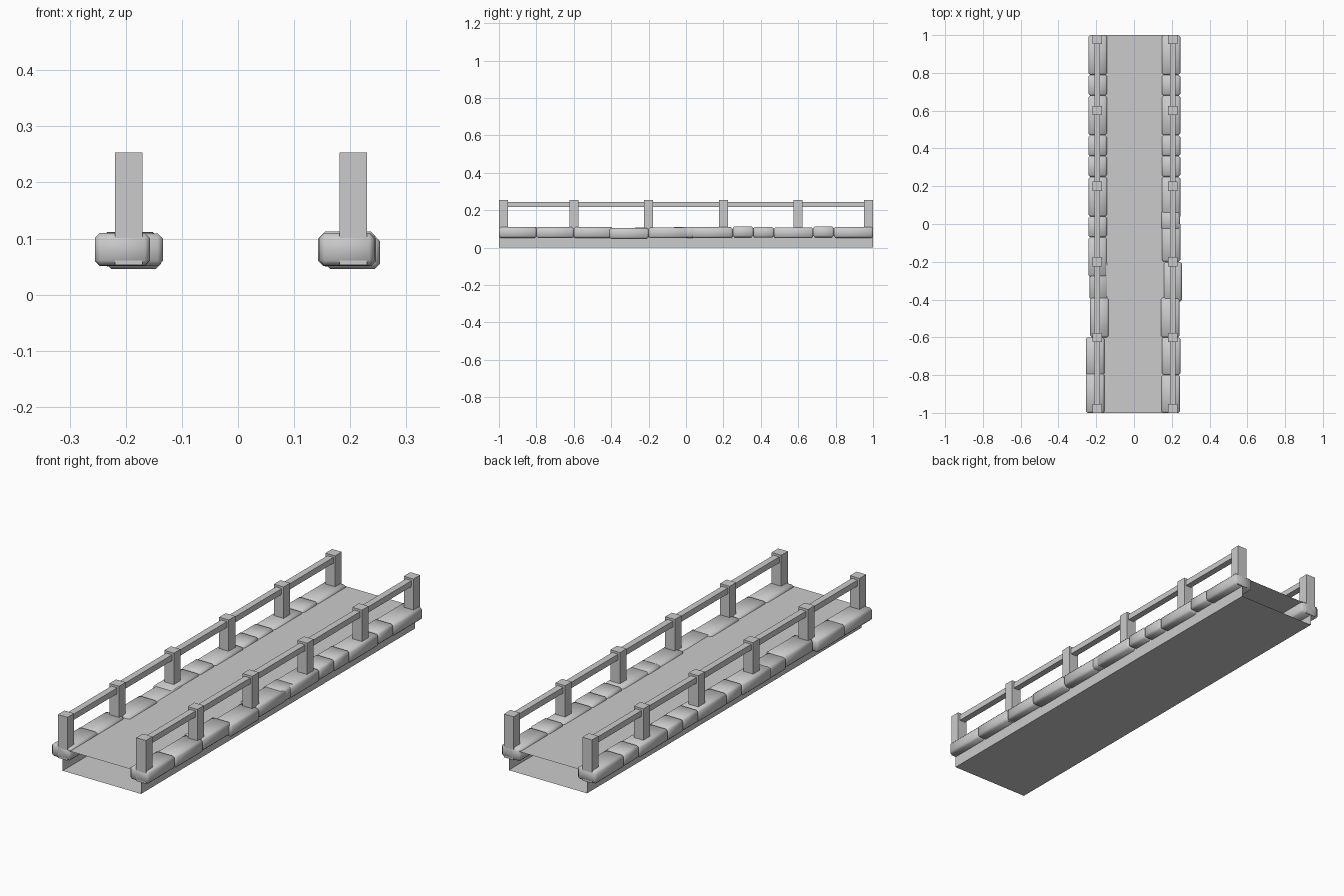
import bpy, bmesh

CX = 0.005  # whole span sits slightly to the right


def make_object(name, bm):
    mesh = bpy.data.meshes.new(name)
    bm.to_mesh(mesh)
    bm.free()
    obj = bpy.data.objects.new(name, mesh)
    bpy.context.collection.objects.link(obj)
    return obj


def box(name, x, y, z, bevel=0.0, open_ends=False):
    """Box from (min, max) pairs."""
    bm = bmesh.new()
    bmesh.ops.create_cube(bm, size=1)
    for v in bm.verts:
        v.co = [r[0] if c < 0 else r[1] for c, r in zip(v.co, (x, y, z))]
    bm.normal_update()
    if open_ends:
        ends = [f for f in bm.faces if abs(f.normal.y) > 0.9]
        bmesh.ops.delete(bm, geom=ends, context='FACES_ONLY')
    if bevel:
        bmesh.ops.bevel(bm, geom=bm.edges[:], offset=bevel, segments=1,
                        profile=0.5, affect='EDGES')
    obj = make_object(name, bm)
    if bevel:
        bpy.ops.object.select_all(action='DESELECT')
        obj.select_set(True)
        bpy.context.view_layer.objects.active = obj
        bpy.ops.object.shade_smooth_by_angle(angle=0.96)
    return obj


# Deck: hollow slab, open at both ends
box("deck", (CX - 0.2, CX + 0.2), (-1, 1), (0, 0.1), open_ends=True)

# Edge stones: (y start, y end, x centre, z centre)
left_stones = [
    (-1.0, -0.79, -0.206, 0.081), (-0.80, -0.60, -0.206, 0.080),
    (-0.60, -0.39, -0.183, 0.080), (-0.40, -0.20, -0.186, 0.075),
    (-0.28, -0.07, -0.193, 0.079), (-0.07, 0.04, -0.193, 0.082),
    (0.04, 0.25, -0.191, 0.080), (0.25, 0.36, -0.193, 0.083),
    (0.36, 0.47, -0.193, 0.081), (0.47, 0.68, -0.192, 0.079),
    (0.68, 0.79, -0.192, 0.083), (0.79, 1.0, -0.192, 0.081),
]
right_stones = [
    (-1.0, -0.80, 0.194, 0.081), (-0.80, -0.60, 0.197, 0.080),
    (-0.60, -0.39, 0.192, 0.080), (-0.41, -0.20, 0.204, 0.075),
    (-0.20, 0.01, 0.196, 0.079), (-0.03, 0.07, 0.194, 0.081),
    (0.03, 0.25, 0.196, 0.080), (0.25, 0.36, 0.196, 0.084),
    (0.36, 0.47, 0.196, 0.082), (0.47, 0.68, 0.196, 0.079),
    (0.68, 0.79, 0.196, 0.084), (0.79, 1.0, 0.196, 0.081),
]
for side, stones in (("left", left_stones), ("right", right_stones)):
    for i, (y0, y1, xc, zc) in enumerate(stones):
        box(f"{side}_edge_stone_{i + 1}", (xc - 0.049, xc + 0.049), (y0, y1),
            (zc - 0.029, zc + 0.029), bevel=0.009)

# Railings: posts and one long rail per side
for side, sx in (("left", -1), ("right", 1)):
    x = CX + 0.2 * sx
    for i, y in enumerate((-0.976, -0.6, -0.2, 0.2, 0.6, 0.976)):
        box(f"{side}_post_{i + 1}", (x - 0.0245, x + 0.0245),
            (y - 0.024, y + 0.024), (0.053, 0.253))
    box(f"{side}_rail", (x - 0.015, x + 0.015), (-0.98, 0.98), (0.216, 0.243))
